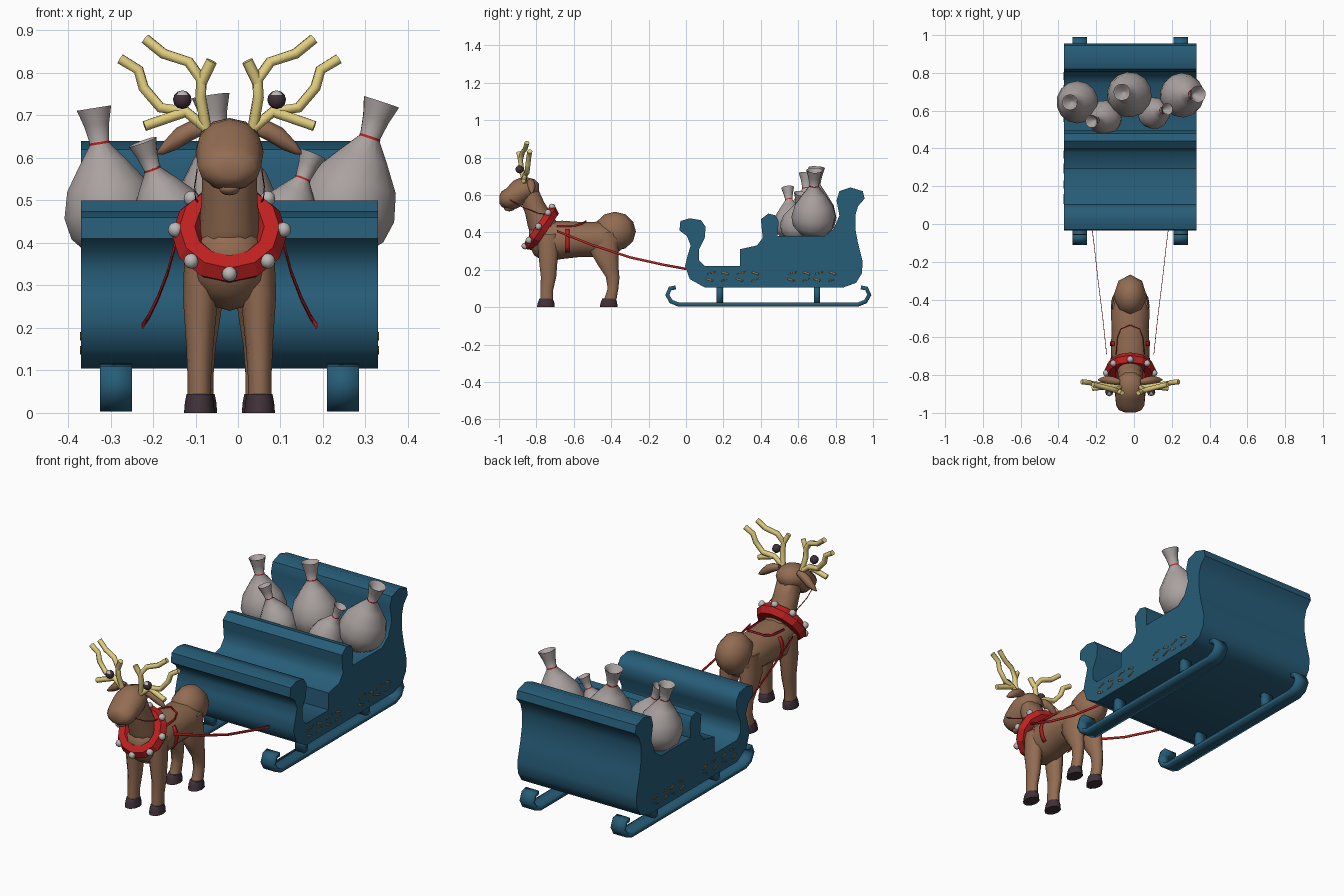
import bpy, bmesh, math
from mathutils import Vector

if "Cube" in bpy.data.objects:
    bpy.data.objects.remove(bpy.data.objects["Cube"], do_unlink=True)

CX = -0.02  # shared centre line of animal and sleigh


def material(name, *rgb):
    m = bpy.data.materials.new(name)
    m.use_nodes = True
    m.diffuse_color = (*rgb, 1)
    m.node_tree.nodes["Principled BSDF"].inputs["Base Color"].default_value = (*rgb, 1)
    return m


BLUE = material("sleigh blue", .02, .11, .19)
BROWN = material("fur brown", .29, .15, .085)
HOOF = material("dark hoof", .05, .03, .04)
HORN = material("antler yellow", .75, .61, .21)
RED = material("harness red", .52, .015, .015)
SACK = material("sack grey", .4, .36, .35)
BELL = material("bell silver", .5, .48, .47)
GOLD = material("scroll ochre", .3, .17, .05)


def finish(name, bm, mat, angle=50):
    """Turn a bmesh into a shaded object; angle None keeps flat faces."""
    bmesh.ops.recalc_face_normals(bm, faces=bm.faces[:])
    mesh = bpy.data.meshes.new(name)
    bm.to_mesh(mesh)
    bm.free()
    mesh.materials.append(mat)
    ob = bpy.data.objects.new(name, mesh)
    bpy.context.collection.objects.link(ob)
    if angle:
        bpy.ops.object.select_all(action='DESELECT')
        ob.select_set(True)
        bpy.context.view_layer.objects.active = ob
        bpy.ops.object.shade_smooth_by_angle(angle=math.radians(angle))
    return ob


def loft(name, rings, mat, axis='Z', sides=12, angle=70):
    """Skin ellipses (x, y, z, radius_a, radius_b) stacked along an axis."""
    u, v = {'Z': ((1, 0, 0), (0, 1, 0)), 'Y': ((1, 0, 0), (0, 0, 1)), 'X': ((0, 1, 0), (0, 0, 1))}[axis]
    bm = bmesh.new()
    loops = []
    for x, y, z, a, b in rings:
        turns = [math.tau * i / sides for i in range(sides)]
        loops.append([bm.verts.new(Vector((x + CX, y, z)) + Vector(u) * a * math.cos(t)
                                   + Vector(v) * b * math.sin(t)) for t in turns])
    for low, high in zip(loops, loops[1:]):
        for i in range(sides):
            j = (i + 1) % sides
            bm.faces.new((low[i], low[j], high[j], high[i]))
    bm.faces.new(loops[0])
    bm.faces.new(loops[-1])
    return finish(name, bm, mat, angle)


def extrude(name, outline, half, mat):
    """Closed (y, z) outline pushed across x."""
    bm = bmesh.new()
    face = bm.faces.new([bm.verts.new((CX - half, y, z)) for y, z in outline])
    moved = bmesh.ops.extrude_face_region(bm, geom=[face])["geom"]
    bmesh.ops.translate(bm, vec=(2 * half, 0, 0), verts=[g for g in moved if isinstance(g, bmesh.types.BMVert)])
    return finish(name, bm, mat, 45)


def ribbon(name, path, offset, thick, mat):
    """Strip swept from a path along a fixed offset, then thickened."""
    bm = bmesh.new()
    rows = [(bm.verts.new(Vector(p) + Vector((CX, 0, 0))),
             bm.verts.new(Vector(p) + Vector(offset) + Vector((CX, 0, 0)))) for p in path]
    for (a, b), (c, d) in zip(rows, rows[1:]):
        bm.faces.new((a, b, d, c))
    ob = finish(name, bm, mat)
    mod = ob.modifiers.new("thickness", 'SOLIDIFY')
    mod.thickness, mod.offset = thick, 0
    return ob


def tube(name, path, radius, mat):
    curve = bpy.data.curves.new(name, 'CURVE')
    curve.dimensions = '3D'
    curve.bevel_depth, curve.bevel_resolution, curve.use_fill_caps = radius, 1, True
    spline = curve.splines.new('POLY')
    spline.points.add(len(path) - 1)
    for point, co in zip(spline.points, path):
        point.co = (co[0] + CX, co[1], co[2], 1)
    spline.use_smooth = True
    curve.materials.append(mat)
    ob = bpy.data.objects.new(name, curve)
    bpy.context.collection.objects.link(ob)


def ball(name, centre, size, mat, u=10, v=7):
    bm = bmesh.new()
    bmesh.ops.create_uvsphere(bm, u_segments=u, v_segments=v, radius=1)
    bmesh.ops.scale(bm, vec=size, verts=bm.verts)
    bmesh.ops.translate(bm, vec=Vector(centre) + Vector((CX, 0, 0)), verts=bm.verts)
    return finish(name, bm, mat, 70)


# Sleigh body: one stepped side profile with curled front, seat and back
extrude("sleigh_body", [
    (.1, .105), (.84, .105), (.91, .13), (.94, .18), (.945, .24), (.92, .34), (.905, .42), (.905, .49),
    (.92, .54), (.955, .58), (.945, .62), (.88, .64), (.82, .62), (.805, .57), (.82, .49), (.79, .42),
    (.74, .38), (.49, .38), (.495, .46), (.48, .49), (.44, .5), (.4, .47), (.405, .42), (.41, .37),
    (.38, .33), (.29, .31), (.29, .22), (.1, .22), (.07, .25), (.07, .31), (.1, .37), (.105, .43),
    (.08, .465), (.02, .475), (-.03, .46), (-.035, .41), (.005, .38), (.025, .33), (.01, .28),
    (-.005, .22), (.02, .15)], .35, BLUE)

# Runners with curled ends, and their struts
front_curl = [(-.055, .105), (-.085, .1), (-.1, .065), (-.08, .03), (-.04, .014)]
rear_curl = [(.88 - y, z) for y, z in reversed(front_curl)]
for side, left in (("left", .23), ("right", -.305)):
    ribbon(side + "_runner", [(left, y, z) for y, z in front_curl + [(.92 - .01, .014)] + rear_curl],
           (.075, 0, 0), .022, BLUE)
    for end, y in (("front", .18), ("rear", .7)):
        ribbon(f"{side}_{end}_strut", [(left + .01, y, .015), (left + .01, y, .12)], (.055, 0, 0), .033, BLUE)

# Painted scroll strokes on both flanks
for s in (-1, 1):
    for y in (.165, .325, .6, .74):
        for start in (25, 100, 205, 290):
            arc = [math.radians(start + 11 * k) for k in range(5)]
            ribbon("scroll", [(s * .351, y + .065 * math.cos(t), .16 + .024 * math.sin(t)) for t in arc],
                   (0, .006, .007), .002, GOLD)

# Sacks: one turned profile, placed with size and lean
sack_profile = [(0, 0), (.6, .03), (.92, .4), (1, .85), (.85, 1.4), (.5, 1.9), (.2, 2.3),
                (.27, 2.7), (.37, 3.05), (.29, 3), (.1, 2.5)]
for x, y, z, r, lean_x, lean_y in [(-.265, .645, .38, .112, -.16, 0), (-.11, .57, .375, .092, -.36, -.1),
                                   (.01, .68, .385, .12, -.15, .05), (.1, .58, .37, .085, .4, .12),
                                   (.245, .68, .39, .118, .33, .02)]:
    for name, prof, mat in (("sack", sack_profile, SACK), ("sack_tie", [(.215, 2.27), (.215, 2.33)], RED)):
        ob = loft(name, [(-CX, 0, h * r, a * r + .0005, a * r + .0005) for a, h in prof], mat, sides=14)
        ob.rotation_mode = 'QUATERNION'
        ob.rotation_quaternion = Vector((lean_x, lean_y, 1)).to_track_quat('Z', 'Y')
        ob.location = (x + CX, y, z)

# Animal: body, neck, head, tail
loft("body", [(0, -.84, .37, .04, .04), (0, -.81, .36, .075, .085), (0, -.75, .35, .1, .11),
              (0, -.66, .36, .103, .102), (0, -.56, .362, .098, .093), (0, -.46, .362, .103, .095),
              (0, -.38, .36, .085, .08), (0, -.33, .36, .04, .04)], BROWN, 'Y')
loft("neck", [(0, -.73, .34, .075, .08), (0, -.76, .43, .072, .085), (0, -.79, .5, .066, .07),
              (0, -.82, .56, .064, .062), (0, -.84, .63, .06, .05)], BROWN)
loft("head", [(0, -.785, .635, .025, .025), (0, -.81, .637, .06, .047), (0, -.85, .628, .077, .066),
              (0, -.89, .613, .08, .078), (0, -.925, .597, .077, .077), (0, -.96, .58, .075, .055),
              (0, -.985, .578, .06, .042), (0, -.997, .575, .03, .022)], BROWN, 'Y')
ball("lower_lip", (0, -.945, .528), (.026, .028, .016), BROWN)
tail = ball("tail", (0, -.38, .405), (.088, .112, .105), BROWN, 8, 6)

# Legs, hooves, ears, antlers and loose eyes, repeated on each side
for side, s in (("left", 1), ("right", -1)):
    loft(side + "_front_leg", [(s * .06, -.735, .39, .045, .06), (s * .068, -.737, .28, .042, .055),
                               (s * .07, -.735, .16, .032, .043), (s * .071, -.745, .09, .028, .036),
                               (s * .071, -.745, .04, .028, .036)], BROWN, sides=10)
    loft(side + "_hind_leg", [(s * .05, -.44, .4, .045, .075), (s * .058, -.435, .29, .045, .078),
                              (s * .06, -.415, .22, .038, .056), (s * .062, -.392, .16, .03, .038),
                              (s * .064, -.39, .1, .027, .03), (s * .065, -.405, .04, .027, .035)],
         BROWN, sides=10)
    for end, x, y in (("front", .071, -.748), ("hind", .065, -.412)):
        loft(f"{side}_{end}_hoof", [(s * x, y, .045, .03, .038), (s * x, y, .025, .034, .046),
                                    (s * x, y - .002, 0, .036, .05)], HOOF, sides=10)
    loft(side + "_ear", [(s * .055, -.835, .672, .014, .014), (s * .09, -.83, .664, .022, .024),
                         (s * .125, -.825, .645, .022, .026), (s * .155, -.825, .623, .012, .015),
                         (s * .17, -.825, .612, .003, .004)], BROWN, 'X', sides=8)
    antler = {
        "inner_beam": [(.055, -.865, .67), (.068, -.88, .743), (.066, -.885, .784), (.096, -.875, .826),
                       (.155, -.86, .845), (.198, -.85, .88)],
        "inner_tine": [(.066, -.885, .778), (.042, -.895, .828)],
        "outer_beam": [(.055, -.865, .67), (.104, -.86, .71), (.162, -.85, .718), (.202, -.845, .765),
                       (.214, -.84, .807), (.257, -.835, .833)],
        "lower_tine": [(.104, -.86, .708), (.2, -.87, .675)]}
    for part, path in antler.items():
        tube(f"{side}_antler_{part}", [(s * x, y, z) for x, y, z in path], .0135, HORN)
    eye = ball(side + "_eye", (s * .111, -.89, .737), (.022, .022, .022), HOOF, 8, 6)
    eye.data.materials.append(BELL)
    for face in eye.data.polygons:
        face.material_index = int(face.normal.dot(Vector((0, -.6, .8))) > .85)

    # Harness: trace to the sleigh, rein to the mouth, girth piece and back strap
    ribbon(side + "_trace", [(s * .125, -.69, .4), (s * .145, -.5, .325), (s * .17, -.3, .26),
                             (s * .19, -.12, .22), (s * .205, 0, .198)], (0, 0, .013), .003, RED)
    ribbon(side + "_rein", [(s * .076, -.94, .57), (s * .082, -.87, .53), (s * .08, -.79, .5),
                            (s * .07, -.72, .49)], (0, 0, .005), .002, RED)
    ribbon(side + "_girth", [(s * .104 * math.cos(t), -.645, .36 + .102 * math.sin(t))
                             for t in (-.7, -.4, 0, .3, .6)], (0, .022, 0), .004, RED)
    ribbon(side + "_back_strap", [(s * .075, -.69, .428), (s * .068, -.6, .43), (s * .05, -.555, .441),
                                  (0, -.535, .453)], (0, 0, .01), .005, RED)

# Collar ring, tilted over the chest, with bells round it
tilt = math.atan2(.82, .57)
bpy.ops.mesh.primitive_torus_add(major_segments=12, minor_segments=6, major_radius=.1, minor_radius=.036,
                                 location=(CX, -.773, .42), rotation=(tilt, 0, 0))
collar = bpy.context.object
collar.name = "collar"
collar.data.materials.append(RED)
for k in range(8):
    a = math.tau * k / 8
    r = .127
    along = r * math.sin(a)
    ball("collar_bell", (r * math.cos(a), -.773 + along * .57 - .016, .42 + along * .82 + .011),
         (.018, .018, .018), BELL, 8, 6)
